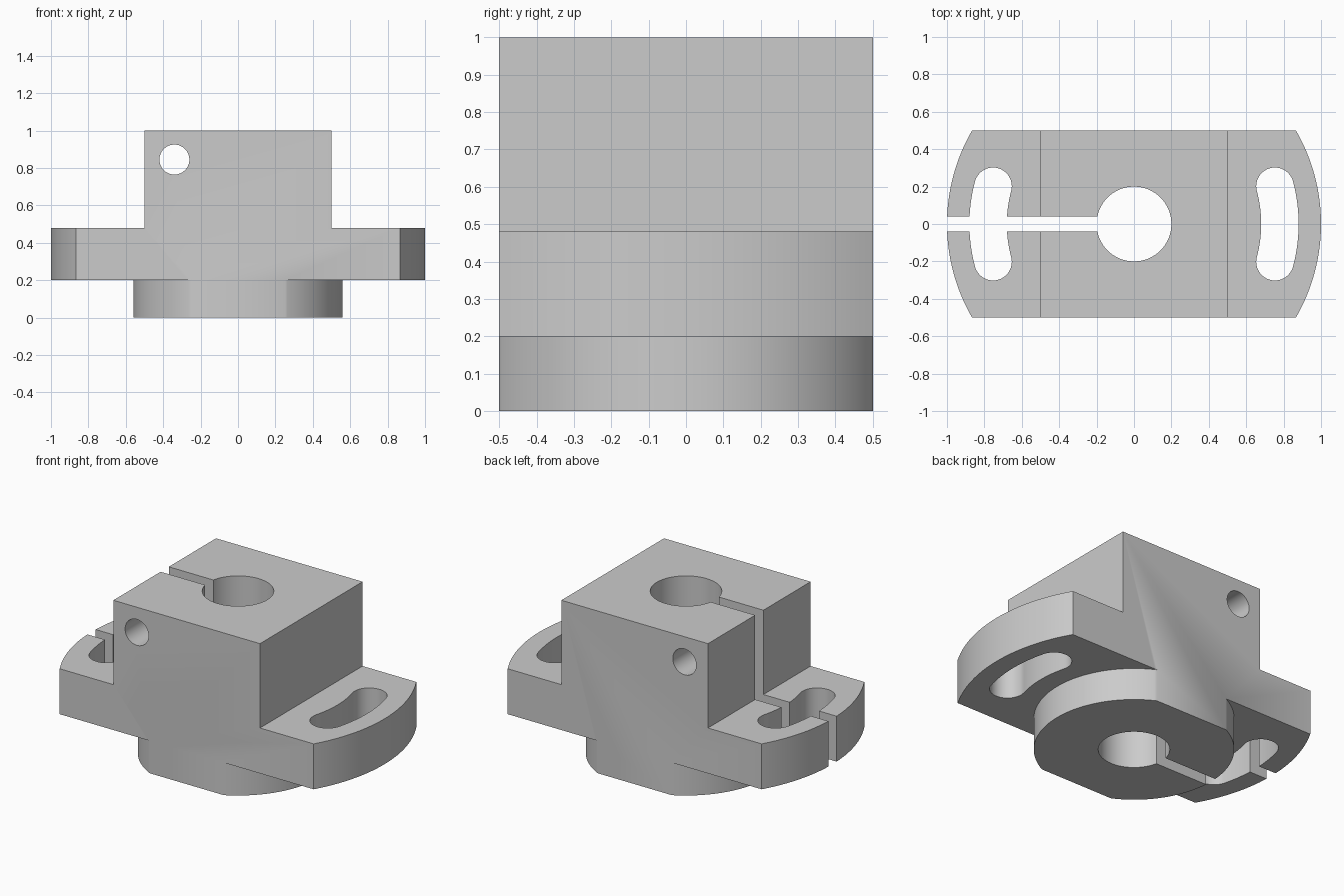
import bpy, bmesh
from math import sin, cos, pi, radians
from mathutils import Matrix

if "Cube" in bpy.data.objects:
    bpy.data.objects.remove(bpy.data.objects["Cube"], do_unlink=True)


def arc(cx, cy, r, start, end, n):
    """Points along an arc."""
    return [(cx + r * cos(start + (end - start) * i / n),
             cy + r * sin(start + (end - start) * i / n)) for i in range(n + 1)]


def prism(name, outline, low, high, matrix=Matrix()):
    """Extrude a closed outline from low to high."""
    bm = bmesh.new()
    face = bm.faces.new([bm.verts.new((x, y, low)) for x, y in outline])
    top = bmesh.ops.extrude_face_region(bm, geom=[face])["geom"]
    moved = [v for v in top if isinstance(v, bmesh.types.BMVert)]
    bmesh.ops.translate(bm, verts=moved, vec=(0, 0, high - low))
    bmesh.ops.transform(bm, matrix=matrix, verts=bm.verts)
    bmesh.ops.recalc_face_normals(bm, faces=bm.faces)
    mesh = bpy.data.meshes.new(name)
    bm.to_mesh(mesh)
    bm.free()
    obj = bpy.data.objects.new(name, mesh)
    bpy.context.collection.objects.link(obj)
    return obj


def circle(r, cx=0, cy=0, n=128):
    return arc(cx, cy, r, 0, 2 * pi, n)[:-1]


def rect(x0, x1, y0, y1):
    return [(x0, y0), (x1, y0), (x1, y1), (x0, y1)]


def combine(target, tool, operation):
    mod = target.modifiers.new(operation.title(), "BOOLEAN")
    mod.operation = operation
    mod.solver = "EXACT"
    mod.object = tool
    bpy.ops.object.select_all(action="DESELECT")
    target.select_set(True)
    bpy.context.view_layer.objects.active = target
    bpy.ops.object.modifier_apply(modifier=mod.name)
    bpy.data.objects.remove(tool, do_unlink=True)


# Round flange, lower boss and upper clamp block, trimmed flat front and back
body = prism("clamp_body", circle(1.0, n=192), 0.2, 0.48)
combine(body, prism("boss", circle(0.56), 0, 0.3), "UNION")
combine(body, prism("clamp_block", rect(-0.5, 0.5, -0.6, 0.6), 0.35, 1), "UNION")
combine(body, prism("flat_trim", rect(-2, 2, -0.5, 0.5), -1, 2), "INTERSECT")

# Central bore
combine(body, prism("bore", circle(0.2, n=96), -1, 2), "DIFFERENCE")

# Curved mounting slots in both ends of the flange
mid, half, sweep = 0.78, 0.1, radians(15)
for turn in (0, pi):
    a, b = turn - sweep, turn + sweep
    outline = arc(0, 0, mid + half, a, b, 24)
    outline += arc(mid * cos(b), mid * sin(b), half, b, b + pi, 24)[1:]
    outline += arc(0, 0, mid - half, b, a, 24)[1:]
    outline += arc(mid * cos(a), mid * sin(a), half, a + pi, a + 2 * pi, 24)[1:-1]
    combine(body, prism("mounting_slot", outline, -1, 2), "DIFFERENCE")

# Clamping slit out to the right end
combine(body, prism("slit", rect(-1.2, 0, -0.04, 0.04), -1, 2), "DIFFERENCE")

# Cross hole for the clamp screw
combine(body, prism("screw_hole", circle(0.08, -0.34, 0.845, 64), -1, 1,
                    Matrix.Rotation(pi / 2, 4, "X")), "DIFFERENCE")

# Plain grey metal
grey = bpy.data.materials.new("plain grey")
grey.use_nodes = True
colour = (0.6, 0.6, 0.6, 1)
grey.diffuse_color = colour
for node in grey.node_tree.nodes:
    if node.type == "BSDF_PRINCIPLED":
        node.inputs["Base Color"].default_value = colour
body.data.materials.clear()
body.data.materials.append(grey)
for face in body.data.polygons:
    face.material_index = 0

bpy.ops.object.select_all(action="DESELECT")
body.select_set(True)
bpy.context.view_layer.objects.active = body
bpy.ops.object.shade_smooth_by_angle(angle=radians(30))
